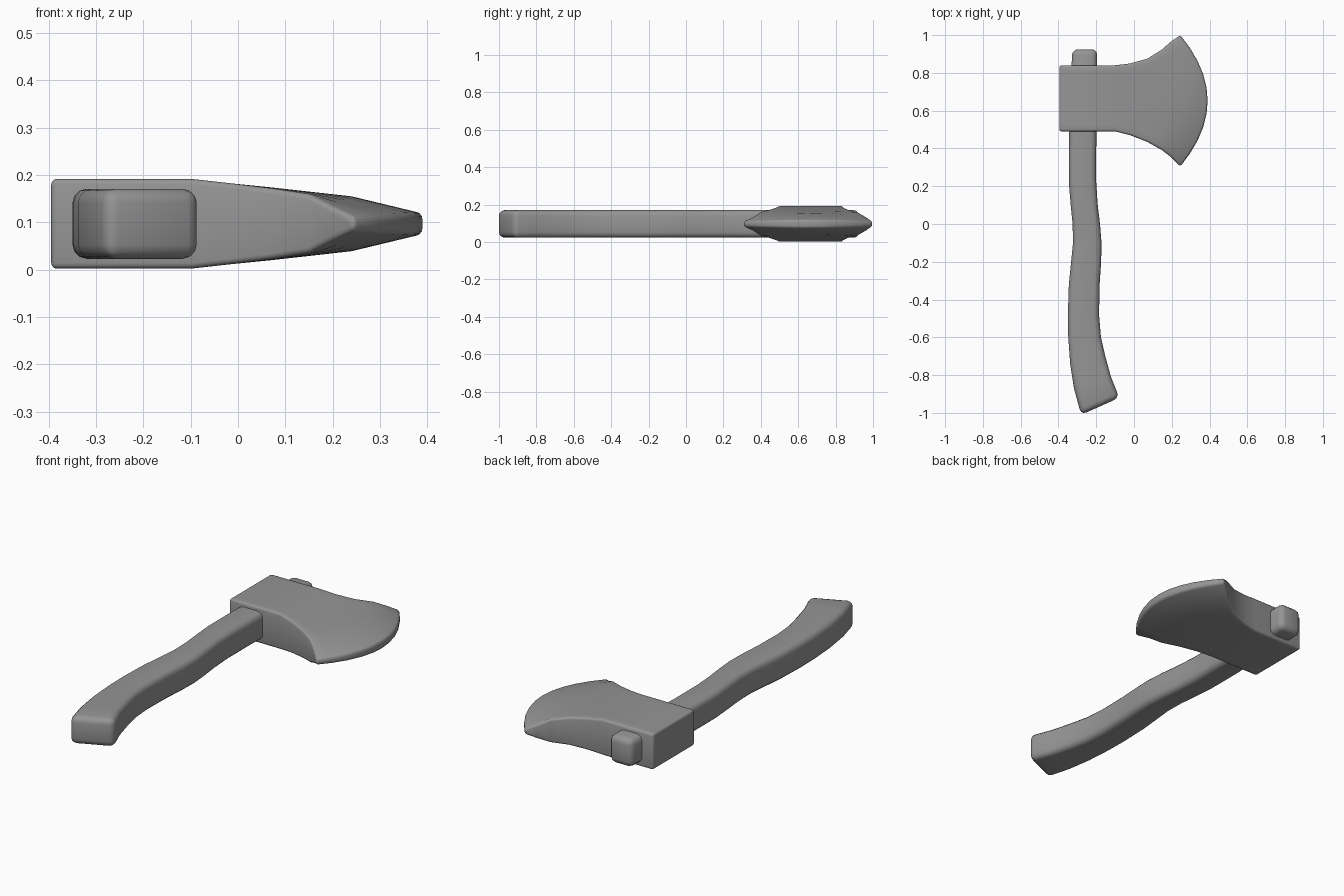
import bpy, bmesh, math

cube = bpy.data.objects.get("Cube")
if cube:
    bpy.data.objects.remove(cube, do_unlink=True)

MID_Z = 0.097

grey = bpy.data.materials.new("plain_grey")
grey.use_nodes = True
COLOUR = (0.3, 0.3, 0.3, 1)
grey.diffuse_color = COLOUR
grey.node_tree.nodes["Principled BSDF"].inputs["Base Color"].default_value = COLOUR


def slab(name, rows, bevel, segments):
    """Join rows of (x, y, half thickness) into a solid with rounded rims."""
    bm = bmesh.new()
    top, bottom = ([[bm.verts.new((x, y, MID_Z + s * h)) for x, y, h in row]
                    for row in rows] for s in (1, -1))
    n, m = len(rows), len(rows[0])
    for i in range(n - 1):
        for j in range(m - 1):
            for g in (top, bottom):
                bm.faces.new((g[i][j], g[i + 1][j], g[i + 1][j + 1], g[i][j + 1]))
    # Walk around the border to close the sides
    rim = [(i, 0) for i in range(n)] + [(n - 1, j) for j in range(1, m)]
    rim += [(i, m - 1) for i in range(n - 2, -1, -1)] + [(0, j) for j in range(m - 2, 0, -1)]
    for (a, b), (c, d) in zip(rim, rim[1:] + rim[:1]):
        bm.faces.new((top[a][b], top[c][d], bottom[c][d], bottom[a][b]))
    bmesh.ops.recalc_face_normals(bm, faces=bm.faces)
    sharp = [e for e in bm.edges if e.calc_face_angle(0) > math.radians(40)]
    bmesh.ops.bevel(bm, geom=sharp, offset=bevel, segments=segments, profile=0.5,
                    affect='EDGES', clamp_overlap=False)
    mesh = bpy.data.meshes.new(name)
    bm.to_mesh(mesh)
    bm.free()
    mesh.materials.append(grey)
    obj = bpy.data.objects.new(name, mesh)
    bpy.context.collection.objects.link(obj)
    bpy.ops.object.select_all(action='DESELECT')
    obj.select_set(True)
    bpy.context.view_layer.objects.active = obj
    bpy.ops.object.shade_smooth_by_angle(angle=math.radians(40))
    return obj


# Axe head: x at the ends, forward bulge, low y, high y, half thickness mid and end
stations = [
    (-0.395, 0, 0.49, 0.84, 0.095, 0.095),
    (-0.1, 0, 0.49, 0.84, 0.095, 0.095),
    (-0.02, 0, 0.47, 0.85, 0.086, 0.086),
    (0.07, 0, 0.435, 0.875, 0.077, 0.075),
    (0.15, 0.01, 0.39, 0.925, 0.067, 0.062),
    (0.195, 0.045, 0.355, 0.965, 0.058, 0.038),
    (0.245, 0.145, 0.305, 1.0, 0.022, 0.014),
]
COLUMNS = 10
head_rows = []
for x, bulge, low, high, mid, end in stations:
    row = []
    for j in range(COLUMNS + 1):
        t = 2 * j / COLUMNS - 1
        row.append((x + bulge * (1 - t * t), low + (high - low) * j / COLUMNS,
                    mid + (end - mid) * t * t))
    head_rows.append(row)
slab("axe_head", head_rows, 0.012, 3)

# Handle: y, left x, right x of each section, with a slanted foot
sections = [
    (0.925, -0.327, -0.195), (0.6, -0.34, -0.197), (0.4, -0.345, -0.2),
    (0.22, -0.345, -0.2), (0.1, -0.335, -0.192), (0.0, -0.325, -0.18),
    (-0.1, -0.323, -0.172), (-0.2, -0.333, -0.174), (-0.32, -0.345, -0.182),
    (-0.48, -0.35, -0.185), (-0.6, -0.348, -0.175),
]
handle_rows = [[(l, y, 0.074), (r, y, 0.074)] for y, l, r in sections]
for l, ly, r, ry in ((-0.338, -0.74, -0.152, -0.7), (-0.318, -0.87, -0.122, -0.81),
                     (-0.28, -1.01, -0.078, -0.92)):
    handle_rows.append([(l, ly, 0.074), (r, ry, 0.074)])
slab("handle", handle_rows, 0.03, 3)
